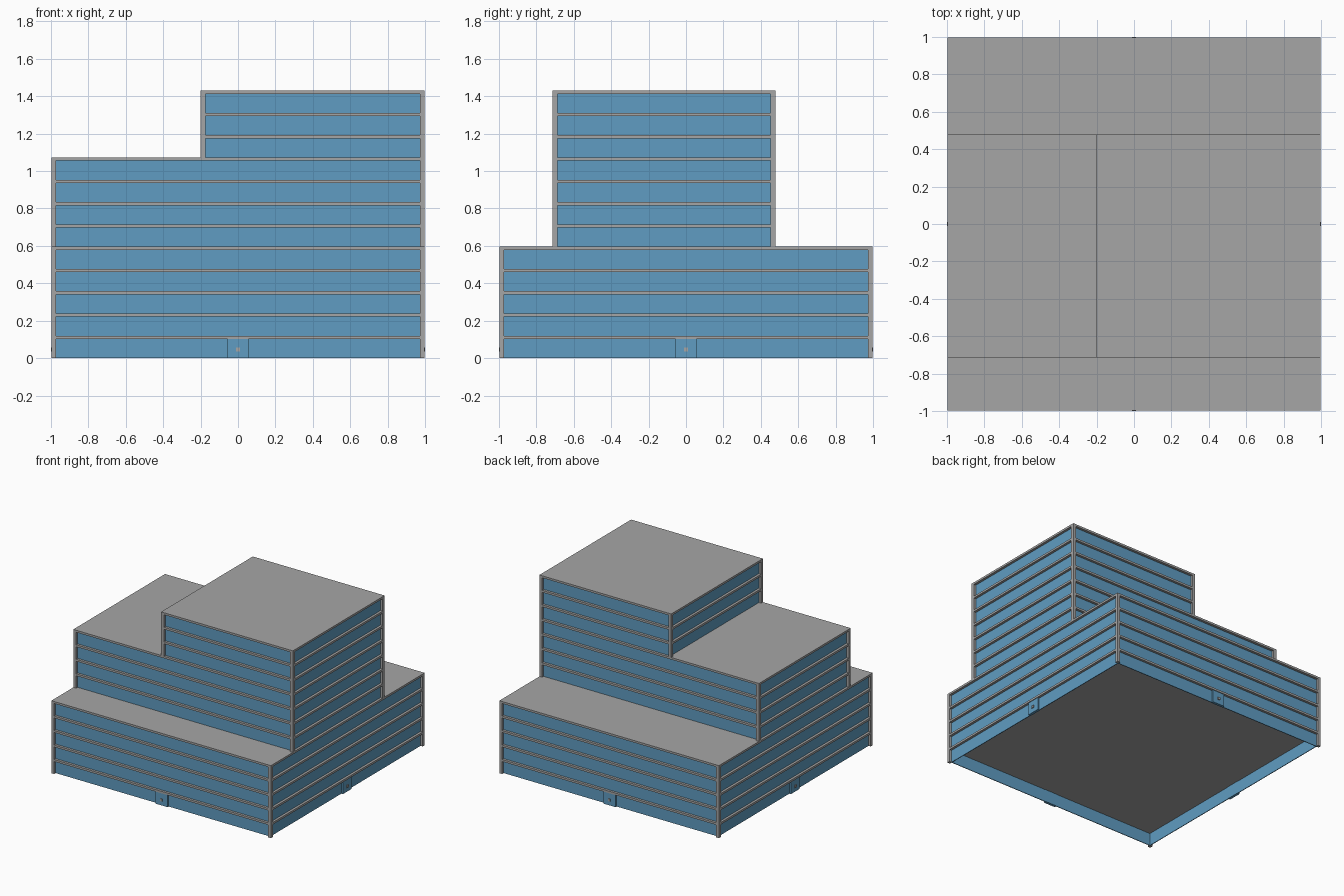
import bpy, bmesh
from mathutils import Matrix, Vector

cube = bpy.data.objects.get("Cube")
if cube:
    bpy.data.objects.remove(cube, do_unlink=True)


def make_material(name, rgb):
    m = bpy.data.materials.new(name)
    m.use_nodes = True
    m.diffuse_color = (*rgb, 1)
    m.node_tree.nodes["Principled BSDF"].inputs["Base Color"].default_value = (*rgb, 1)
    return m


concrete = make_material("concrete grey", (0.38, 0.38, 0.38))
glass = make_material("window blue", (0.115, 0.335, 0.54))


def make_boxes(name, boxes, mat):
    """One object from a list of (x0, x1, y0, y1, z0, z1) boxes."""
    bm = bmesh.new()
    for x0, x1, y0, y1, z0, z1 in boxes:
        centre = Vector((x0 + x1, y0 + y1, z0 + z1)) / 2
        size = Matrix.Diagonal((x1 - x0, y1 - y0, z1 - z0, 1))
        bmesh.ops.create_cube(bm, size=1, matrix=Matrix.Translation(centre) @ size)
    me = bpy.data.meshes.new(name)
    bm.to_mesh(me)
    bm.free()
    me.materials.append(mat)
    ob = bpy.data.objects.new(name, me)
    bpy.context.collection.objects.link(ob)
    return ob


STOREY = 1.43 / 12     # floor to floor height
SLAB = 0.017           # slab thickness
POST = 0.025           # corner post width
INSET = 0.02           # window recess behind the slab edge
PANE = 0.006           # window thickness
E = 0.998              # outer edge of the building

# name, footprint x0 x1 y0 y1, first storey, last storey
tiers = [
    ("base", -E, E, -E, E, 0, 5),
    ("middle", -E, E, -0.713, 0.478, 5, 9),
    ("tower", -0.2, E, -0.713, 0.478, 9, 12),
]

for name, x0, x1, y0, y1, first, last in tiers:
    slabs, windows, posts = [], [], []
    for i in range(first, last):
        top = (i + 1) * STOREY
        slabs.append((x0, x1, y0, y1, top - SLAB, top))
        # ring of four recessed window bands
        z = (i * STOREY, top - SLAB)
        a0, a1, b0, b1 = x0 + INSET, x1 - INSET, y0 + INSET, y1 - INSET
        windows += [(a0, a1, b0, b0 + PANE, *z), (a0, a1, b1 - PANE, b1, *z),
                    (a0, a0 + PANE, b0 + PANE, b1 - PANE, *z),
                    (a1 - PANE, a1, b0 + PANE, b1 - PANE, *z)]
        # corner posts between slabs
        for px in (x0, x1 - POST):
            for py in (y0, y1 - POST):
                posts.append((px, px + POST, py, py + POST, *z))
    make_boxes(name + "_floor_slabs", slabs, concrete)
    make_boxes(name + "_windows", windows, glass)
    make_boxes(name + "_corner_posts", posts, concrete)

# One entrance in the middle of each side, turned about the centre
for k, side in enumerate(("front", "right", "back", "left")):
    turn = Matrix.Rotation(k * 1.5707963, 4, "Z")
    door = make_boxes(side + "_door", [(-0.055, 0.055, -0.992, -0.97, 0, STOREY - SLAB)], glass)
    handle = make_boxes(side + "_door_handle", [(-0.01, 0.01, -1.0, -0.99, 0.036, 0.056)], concrete)
    for ob in (door, handle):
        ob.data.transform(turn)
